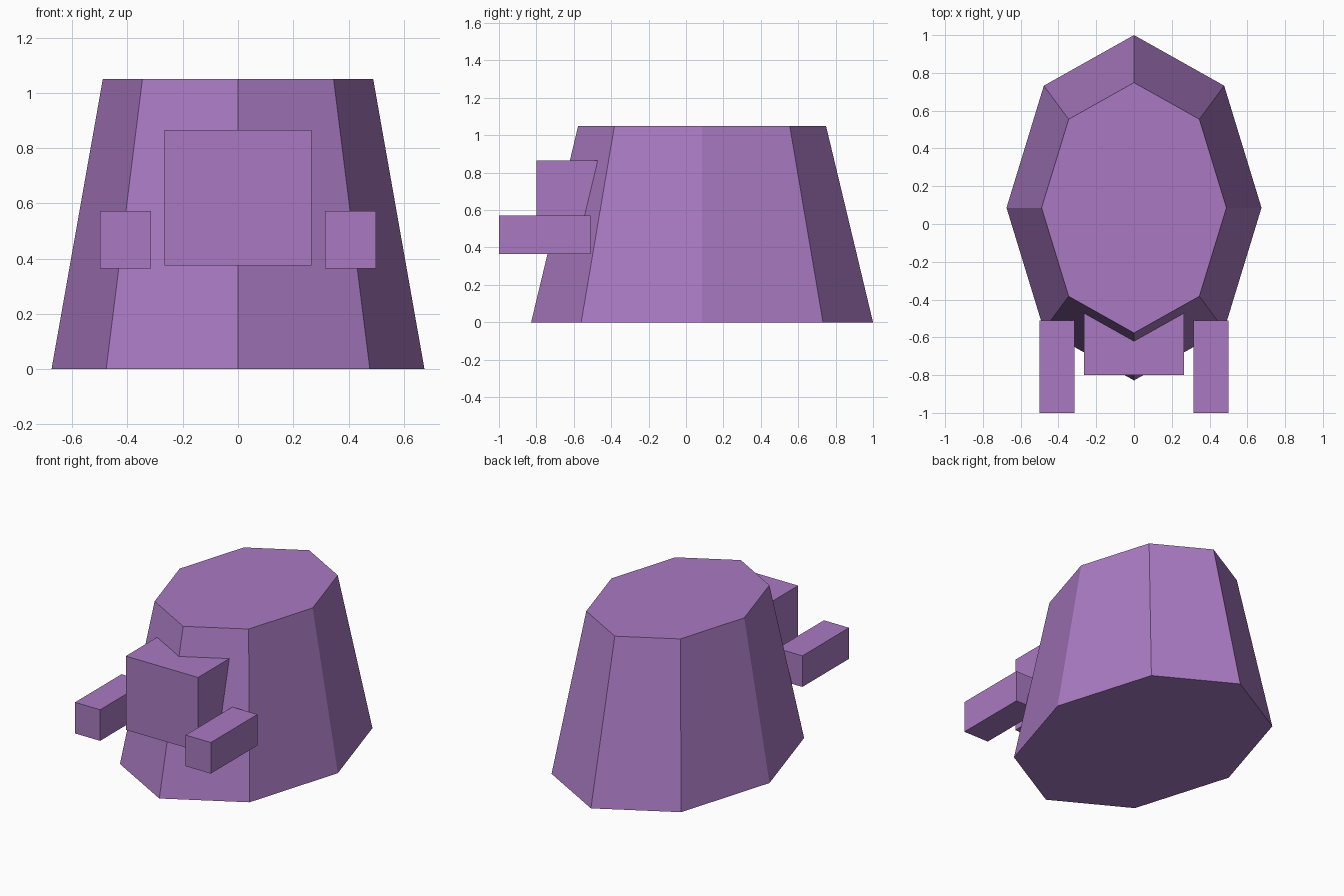
import bpy
import math
from mathutils import Matrix, Vector

cube = bpy.data.objects.get("Cube")
if cube:
    bpy.data.objects.remove(cube, do_unlink=True)

# Single flat colour
purple = bpy.data.materials.new("soft_purple")
purple.use_nodes = True
colour = (0.40, 0.195, 0.54, 1.0)
purple.diffuse_color = colour
purple.node_tree.nodes["Principled BSDF"].inputs["Base Color"].default_value = colour


def finish(name):
    ob = bpy.context.object
    ob.name = ob.data.name = name
    ob.data.materials.clear()
    ob.data.materials.append(purple)
    return ob


def box(name, low, high):
    low, high = Vector(low), Vector(high)
    bpy.ops.mesh.primitive_cube_add(size=1)
    ob = finish(name)
    ob.data.transform(Matrix.Translation((low + high) / 2)
                      @ Matrix.Diagonal((*(high - low), 1)))
    return ob


# Tapered eight-sided body, stretched front to back, corner on each axis
height = 1.05
bpy.ops.mesh.primitive_cone_add(vertices=8, radius1=1, radius2=0.725, depth=height)
body = finish("body")
body.data.transform(Matrix.Translation((0, 0.086, height / 2))
                    @ Matrix.Diagonal((0.675, 0.914, 1, 1)))

# Head block, sunk into the front of the body
box("head", (-0.266, -0.80, 0.375), (0.266, -0.40, 0.866))

# Arms reaching forward
for side, sign in (("left", 1), ("right", -1)):
    x1, x2 = sorted((sign * 0.315, sign * 0.50))
    box(side + "_arm", (x1, -1.0, 0.365), (x2, -0.51, 0.572))
